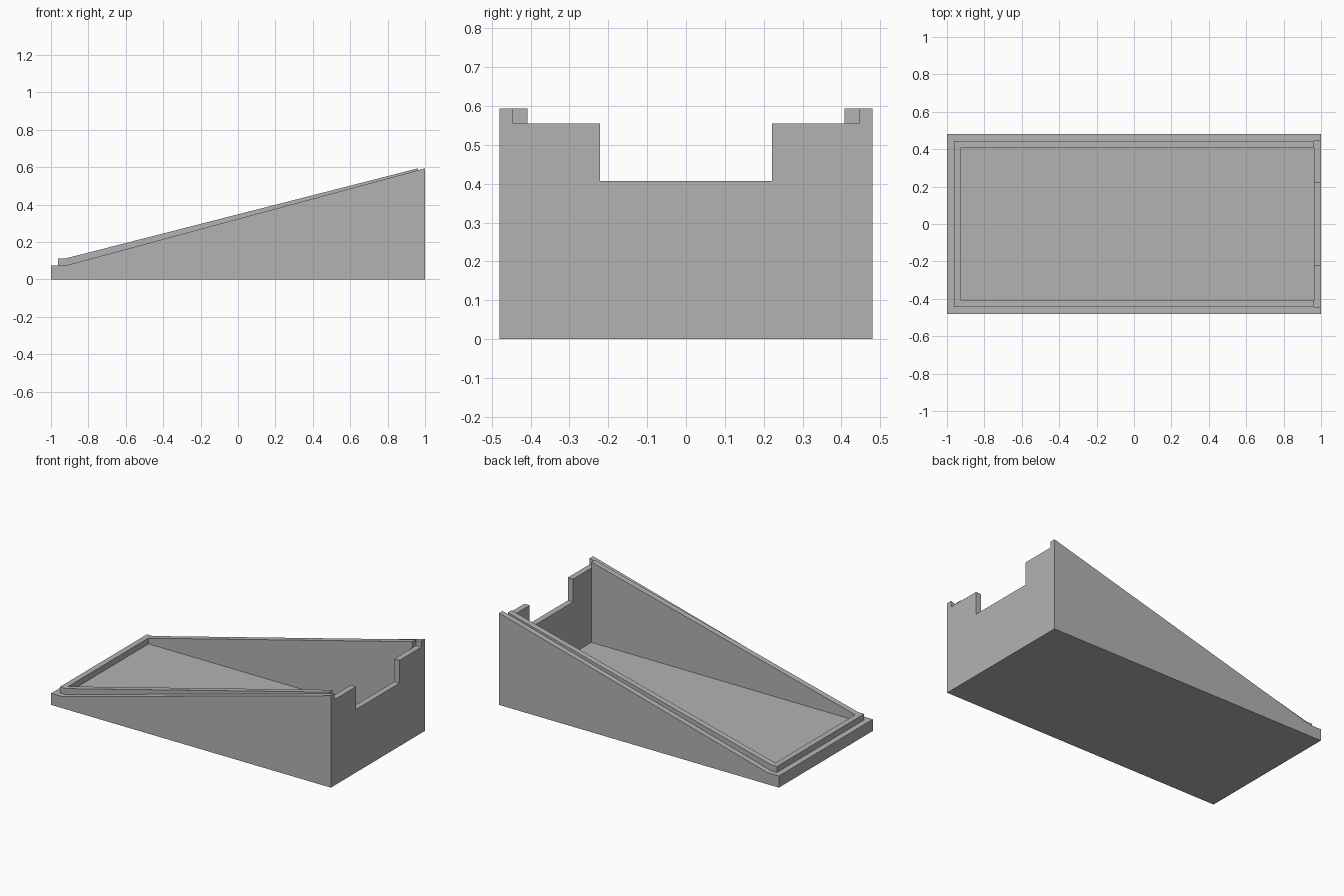
import bpy
import bmesh

cube = bpy.data.objects.get("Cube")
if cube:
    bpy.data.objects.remove(cube, do_unlink=True)

grey = bpy.data.materials.new("plain grey")
grey.use_nodes = True
grey.diffuse_color = (0.45, 0.45, 0.45, 1)
grey.node_tree.nodes["Principled BSDF"].inputs["Base Color"].default_value = grey.diffuse_color

HALF = 0.48       # half depth of the body
RIM = 0.445       # outer half depth of the raised lip
INNER = 0.408     # half depth of the cavity
WALL_X = 0.962    # inner side of the tall end wall
LOW = 0.075       # floor level and height of the low end
TOP = 0.594


def prism(name, profile, half):
    """Extrude an xz profile from y = -half to y = half."""
    bm = bmesh.new()
    face = bm.faces.new([bm.verts.new((x, -half, z)) for x, z in profile])
    new = bmesh.ops.extrude_face_region(bm, geom=[face])["geom"]
    verts = [v for v in new if isinstance(v, bmesh.types.BMVert)]
    bmesh.ops.translate(bm, verts=verts, vec=(0, 2 * half, 0))
    bmesh.ops.recalc_face_normals(bm, faces=bm.faces)
    mesh = bpy.data.meshes.new(name)
    bm.to_mesh(mesh)
    bm.free()
    mesh.materials.append(grey)
    obj = bpy.data.objects.new(name, mesh)
    bpy.context.collection.objects.link(obj)
    return obj


def block(name, x0, x1, z0, z1, half):
    return prism(name, [(x0, z0), (x1, z0), (x1, z1), (x0, z1)], half)


def combine(target, tool, operation):
    """Apply a boolean and discard the tool."""
    tool.hide_render = True
    mod = target.modifiers.new(tool.name, "BOOLEAN")
    mod.operation = operation
    mod.solver = "EXACT"
    mod.object = tool
    bpy.context.view_layer.objects.active = target
    bpy.ops.object.modifier_apply(modifier=mod.name)
    bpy.data.objects.remove(tool, do_unlink=True)


# Sloping body
body = prism("wedge_tray", [(-1, 0), (1, 0), (1, TOP), (-0.92, LOW), (-1, LOW)], HALF)

# Raised lip set in from the edge
lip_end = 0.98
slope = (TOP - 0.113) / (WALL_X + 0.92)
lip = prism("lip", [(-0.962, 0.04), (lip_end, 0.04),
                    (lip_end, TOP + slope * (lip_end - WALL_X)),
                    (-0.92, 0.113), (-0.962, 0.113)], RIM)
combine(body, lip, "UNION")

# Hollow interior, lowered end wall and its notch
combine(body, block("cavity", -0.925, WALL_X, LOW, 1, INNER), "DIFFERENCE")
combine(body, block("end_wall_step", WALL_X, 1.1, 0.555, 1, RIM), "DIFFERENCE")
combine(body, block("end_wall_notch", 0.9, 1.1, 0.407, 1, 0.222), "DIFFERENCE")
